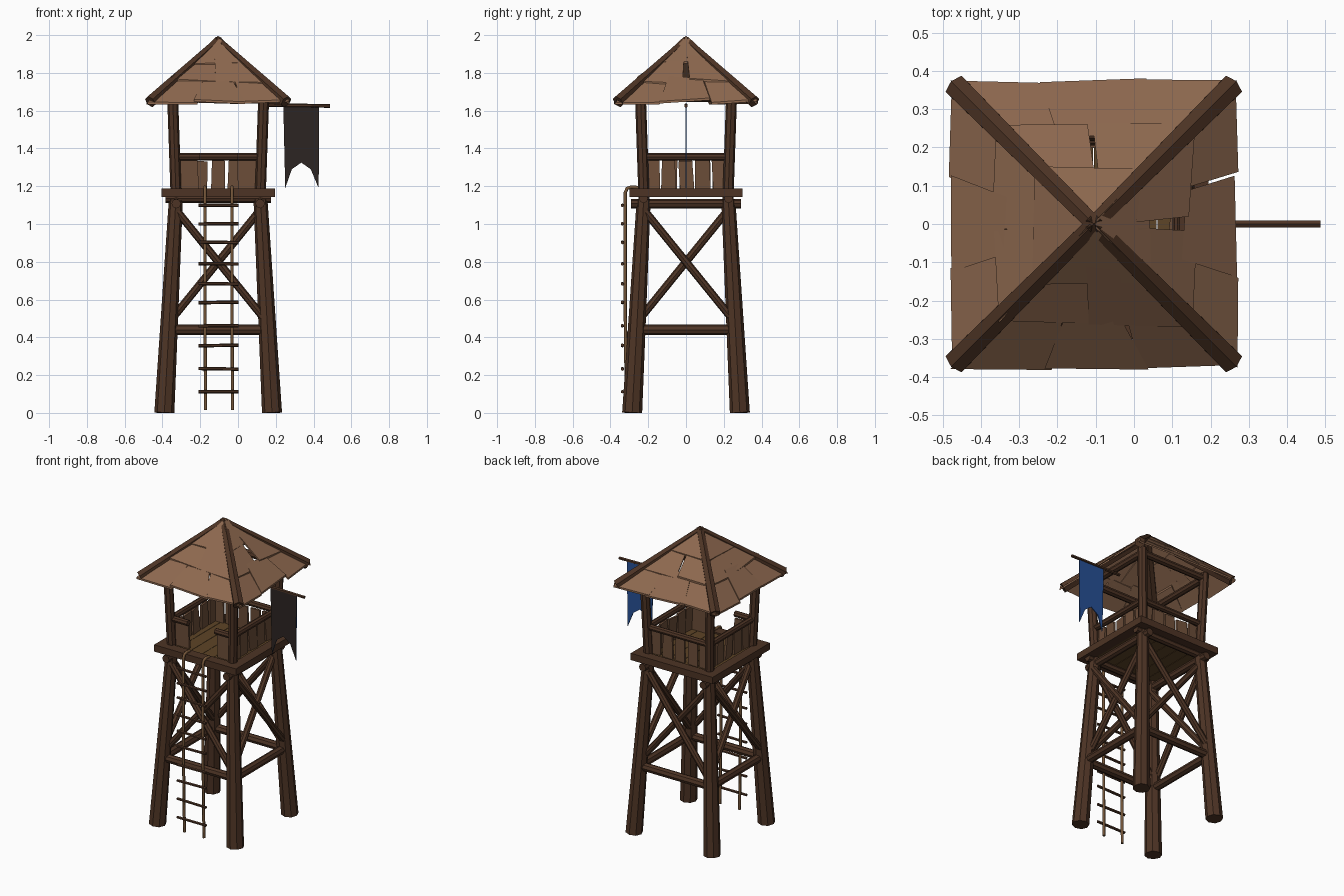
import bpy, bmesh, math, random
from mathutils import Vector, Matrix

if "Cube" in bpy.data.objects:
    bpy.data.objects.remove(bpy.data.objects["Cube"])

random.seed(7)
CX = -0.105  # tower axis


def mat(name, rgb):
    m = bpy.data.materials.new(name)
    m.diffuse_color = (*rgb, 1)
    m.use_nodes = True
    m.node_tree.nodes["Principled BSDF"].inputs["Base Color"].default_value = m.diffuse_color
    return m


WOOD = mat("dark_wood", (0.075, 0.034, 0.018))
FLOOR = mat("floor_wood", (0.11, 0.058, 0.02))
BOARD = mat("board_wood", (0.15, 0.075, 0.04))
ROOF = mat("roof_wood", (0.27, 0.14, 0.078))
LADDER = mat("ladder_wood", (0.17, 0.09, 0.04))
BLUE = mat("flag_blue", (0.02, 0.08, 0.3))
DARK = mat("flag_dark", (0.025, 0.018, 0.016))


def finish(name, bm, *mats):
    bmesh.ops.recalc_face_normals(bm, faces=bm.faces)
    me = bpy.data.meshes.new(name)
    bm.to_mesh(me)
    bm.free()
    ob = bpy.data.objects.new(name, me)
    for m in mats:
        me.materials.append(m)
    bpy.context.collection.objects.link(ob)
    return ob


def log(name, a, b, r1, r2=None, sides=8, m=WOOD):
    """Tapered log from a to b."""
    a, b = Vector(a), Vector(b)
    d = b - a
    bm = bmesh.new()
    bmesh.ops.create_cone(bm, cap_ends=True, segments=sides, radius1=r1,
                          radius2=r2 or r1, depth=d.length)
    rot = d.to_track_quat('Z', 'Y').to_matrix().to_4x4()
    bm.transform(Matrix.Translation((a + b) / 2) @ rot)
    for v in bm.verts:
        v.co.z = max(v.co.z, 0)
    return finish(name, bm, m)


def slab(name, pts, offset, m):
    """Flat-ish board: outline points extruded by an offset vector."""
    bm = bmesh.new()
    low = [bm.verts.new(p) for p in pts]
    top = [bm.verts.new(Vector(p) + Vector(offset)) for p in pts]
    bm.faces.new(low)
    bm.faces.new(top)
    n = len(pts)
    for i in range(n):
        bm.faces.new((low[i], low[(i + 1) % n], top[(i + 1) % n], top[i]))
    return finish(name, bm, m)


def side(k, p):
    """Map a point on the front side (y < 0) to side k around the tower axis."""
    return Matrix.Rotation(k * math.pi / 2, 3, 'Z') @ Vector(p) + Vector((CX, 0, 0))


def leg_half(z):
    return 0.285 - 0.06 * z / 1.12


for k in range(4):
    # leg, upper post and hip beam at each corner
    log("leg", side(k, (-0.285, -0.285, 0)), side(k, (-0.224, -0.224, 1.13)), 0.053, 0.037)
    log("post", side(k, (-0.222, -0.222, 1.12)), side(k, (-0.242, -0.242, 1.70)), 0.029)
    log("hip_beam", side(k, (-0.36, -0.36, 1.647)), side(k, (0.008, 0.008, 1.975)),
        0.034, 0.024, 6)
    # cross beam and X brace
    h = leg_half(0.44)
    log("cross_beam", side(k, (-h, -h, 0.44)), side(k, (h, -h, 0.44)), 0.027)
    lo, hi = leg_half(0.48), leg_half(1.08)
    for s in (-1, 1):
        y = 0.012 * s
        log("brace", side(k, (-s * lo, -lo + y, 0.48)), side(k, (s * hi, -hi + y, 1.08)), 0.021)
    # roof plate
    log("roof_plate", side(k, (-0.25, -0.24, 1.67)), side(k, (0.25, -0.24, 1.67)), 0.023)

# platform joists, floor and edge boards
for s in (-1, 1):
    log("joist", (CX + s * 0.222, -0.29, 1.108), (CX + s * 0.222, 0.29, 1.108), 0.025)
    log("front_joist", (CX - 0.28, s * 0.225, 1.135), (CX + 0.28, s * 0.225, 1.135), 0.024)
for i in range(6):
    x0 = CX - 0.25 + i * 0.5 / 6
    slab("floor_board", [(x0, -0.28, 1.145), (x0 + 0.081, -0.28, 1.145),
                         (x0 + 0.081, 0.28, 1.145), (x0, 0.28, 1.145)], (0, 0, 0.032), FLOOR)
for k in range(4):
    slab("edge_board", [side(k, p) for p in ((-0.3, -0.3, 1.142), (0.3, -0.3, 1.142),
                                             (0.235, -0.235, 1.142), (-0.235, -0.235, 1.142))],
         (0, 0, 0.045), WOOD)

# railings: side 0 (front) keeps an opening for the ladder
for k in range(4):
    spans = [(-0.225, -0.10), (0.10, 0.225)] if k == 0 else [(-0.225, 0.225)]
    for a, b in spans:
        log("rail", side(k, (a, -0.225, 1.355)), side(k, (b, -0.225, 1.355)), 0.02)
        n = max(1, round((b - a) / 0.085))
        w = (b - a) / n
        for i in range(n):
            x0 = a + i * w
            j = [random.uniform(0, 0.014) for _ in range(4)]
            t = random.uniform(-0.01, 0.01)
            pts = [(x0 + j[0], -0.215, 1.18), (x0 + w - j[1], -0.215 + t, 1.18),
                   (x0 + w - j[2], -0.215, 1.335), (x0 + j[3], -0.215 - t, 1.345 - j[0])]
            out = side(k, (0, 0.014, 0)) - Vector((CX, 0, 0))
            slab("rail_board", [side(k, p) for p in pts], out, BOARD)

# roof: three overlapping rows of crooked boards per side (start, end, count)
ROWS = [(0.0, 0.37, 3), (0.31, 0.68, 2), (0.60, 0.97, 1)]
for k in range(4):
    for r, (s0, s1, n) in enumerate(ROWS):
        for i in range(n):
            pts = []
            for f, s in ((i / n, s0), ((i + 1) / n, s0), ((i + 1) / n, s1), (i / n, s1)):
                edge = f in (0, 1)
                half = 0.375 * (1 - s)
                u = (2 * f - 1) * half + (0 if edge else random.uniform(-0.02, 0.02))
                s += random.uniform(-0.03, 0.03) if s > 0 else random.uniform(-0.02, 0.02)
                lift = random.uniform(0, 0.014) + 0.006 * (r + i % 2)
                pts.append(side(k, (u, -0.375 * (1 - s), 1.643 + 0.33 * s + lift)))
            slab("roof_board", pts, (0, 0, -0.012), ROOF)

# ladder: rails that hook over the platform, with rungs
for x in (-0.175, -0.032):
    cu = bpy.data.curves.new("ladder_rail", 'CURVE')
    cu.dimensions = '3D'
    cu.bevel_depth, cu.bevel_resolution = 0.009, 1
    cu.use_fill_caps = True
    path = [(x + 0.003, -0.315, 0.015), (x, -0.322, 0.6), (x, -0.322, 1.165),
            (x, -0.312, 1.188), (x, -0.29, 1.196), (x, -0.255, 1.193)]
    sp = cu.splines.new('POLY')
    sp.points.add(len(path) - 1)
    for p, c in zip(sp.points, path):
        p.co = (*c, 1)
    cu.materials.append(LADDER)
    bpy.context.collection.objects.link(bpy.data.objects.new("ladder_rail", cu))
for z in (0.112, 0.235, 0.355, 0.46, 0.583, 0.685, 0.79, 0.905, 1.0, 1.1):
    log("rung", (-0.208, -0.337, z), (0.002, -0.337, z + random.uniform(-0.004, 0.004)), 0.009, sides=6)

# flag pole and swallow-tailed flag: dark front, blue back
log("flag_pole", (CX + 0.22, 0, 1.63), (0.487, 0, 1.625), 0.01, sides=6)
flag = slab("flag", [(0.24, -0.003, 1.625), (0.25, -0.003, 1.19), (0.285, -0.003, 1.29),
                     (0.335, -0.003, 1.325), (0.385, -0.003, 1.29), (0.427, -0.003, 1.19),
                     (0.43, -0.003, 1.625)], (0, 0.006, 0), BLUE)
flag.data.materials.append(DARK)
for f in flag.data.polygons:
    f.material_index = 1 if f.normal.y < -0.5 else 0
